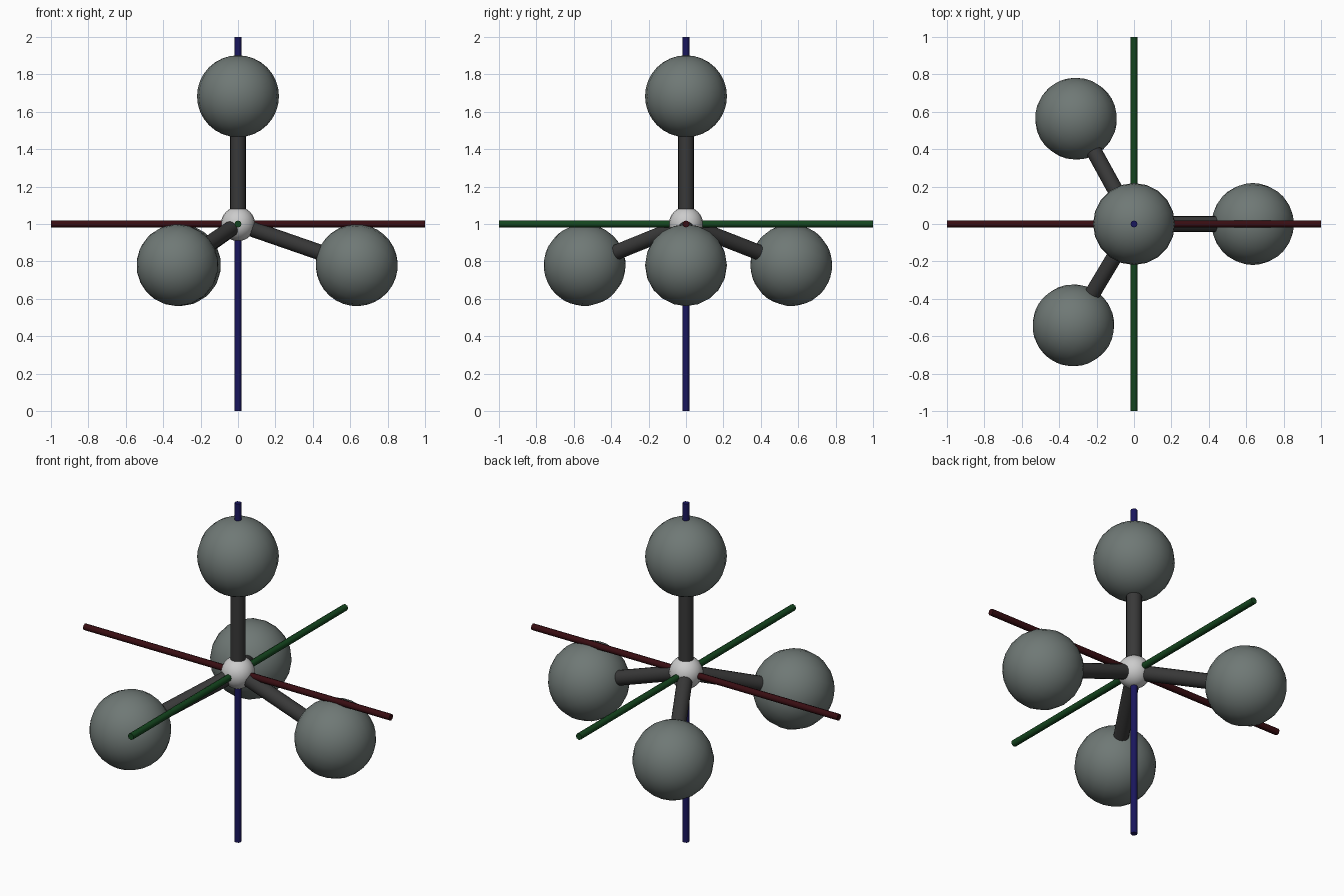
import bpy
from math import radians
from mathutils import Vector

cube = bpy.data.objects.get("Cube")
if cube:
    bpy.data.objects.remove(cube, do_unlink=True)


def material(name, rgb):
    mat = bpy.data.materials.new(name)
    mat.use_nodes = True
    mat.diffuse_color = (*rgb, 1)
    mat.node_tree.nodes["Principled BSDF"].inputs["Base Color"].default_value = (*rgb, 1)
    return mat


def finish(name, mat):
    obj = bpy.context.object
    obj.name = name
    obj.data.materials.append(mat)
    bpy.ops.object.shade_smooth_by_angle(angle=radians(50))
    return obj


def ball(name, centre, radius, mat, direction=Vector((0, 0, 1))):
    bpy.ops.mesh.primitive_uv_sphere_add(
        segments=20, ring_count=16, radius=radius, location=centre,
        rotation=direction.to_track_quat('Z', 'Y').to_euler())
    return finish(name, mat)


def rod(name, start, end, radius, sides, mat):
    span = end - start
    bpy.ops.mesh.primitive_cylinder_add(
        vertices=sides, radius=radius, depth=span.length,
        location=(start + end) / 2,
        rotation=span.to_track_quat('Z', 'Y').to_euler())
    return finish(name, mat)


ball_grey = material("ball_grey", (0.16, 0.19, 0.18))
bond_grey = material("bond_dark_grey", (0.04, 0.04, 0.04))
core_white = material("core_white", (0.65, 0.65, 0.65))
centre = Vector((0, 0, 1))

# Central ball
ball("central_ball", centre, 0.091, core_white)

# Outer balls, each joined to the centre by a bond
outer = {
    "top": (0, 0, 1.683),
    "left": (0.635, 0, 0.78),
    "back": (-0.31, 0.563, 0.78),
    "front": (-0.324, -0.542, 0.78),
}
for place, position in outer.items():
    tip = Vector(position)
    ball(place + "_ball", tip, 0.219, ball_grey, tip - centre)
    rod(place + "_bond", centre, tip, 0.042, 16, bond_grey)

# Coloured axis rods crossing at the centre
axes = {
    "x_axis_rod": (Vector((1, 0, 0)), (0.04, 0.004, 0.006)),
    "y_axis_rod": (Vector((0, 1, 0)), (0.007, 0.06, 0.013)),
    "z_axis_rod": (Vector((0, 0, 1)), (0.01, 0.008, 0.11)),
}
for name, (direction, colour) in axes.items():
    rod(name, centre - direction, centre + direction, 0.019, 8,
        material(name + "_colour", colour))
